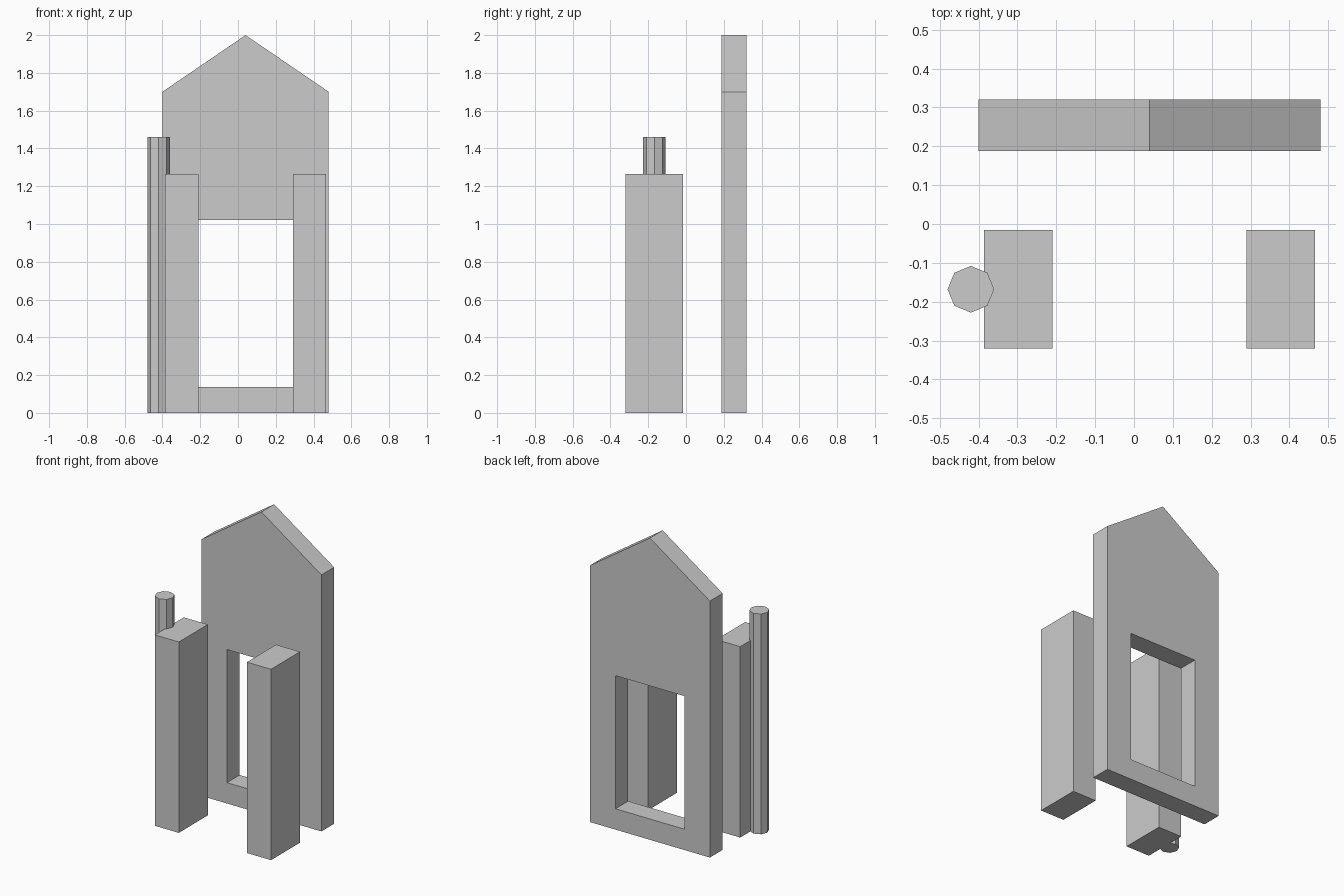
import bpy, bmesh

if "Cube" in bpy.data.objects:
    bpy.data.objects.remove(bpy.data.objects["Cube"])


def finish(name, bm):
    bmesh.ops.recalc_face_normals(bm, faces=bm.faces)
    mesh = bpy.data.meshes.new(name)
    bm.to_mesh(mesh)
    bm.free()
    obj = bpy.data.objects.new(name, mesh)
    bpy.context.collection.objects.link(obj)
    return obj


def box(name, x0, x1, y0, y1, z0, z1):
    bm = bmesh.new()
    bmesh.ops.create_cube(bm, size=1)
    for v in bm.verts:
        v.co = ((x0 + x1) / 2 + v.co.x * (x1 - x0),
                (y0 + y1) / 2 + v.co.y * (y1 - y0),
                (z0 + z1) / 2 + v.co.z * (z1 - z0))
    return finish(name, bm)


CX = 0.04  # symmetry axis of the gable and pillars

# Gabled wall: outline extruded from front to back
bm = bmesh.new()
outline = [(-0.44, 0), (0.44, 0), (0.44, 1.70), (0, 2.0), (-0.44, 1.70)]
face = bm.faces.new([bm.verts.new((CX + x, 0.188, z)) for x, z in outline])
ext = bmesh.ops.extrude_face_region(bm, geom=[face], use_keep_orig=True)
moved = [g for g in ext["geom"] if isinstance(g, bmesh.types.BMVert)]
bmesh.ops.translate(bm, verts=moved, vec=(0, 0.133, 0))
wall = finish("gable_wall", bm)

# Opening cut through the wall
cutter = box("opening_cutter", CX - 0.252, CX + 0.252, 0.1, 0.4, 0.138, 1.02)
cutter.hide_render = True
cutter.hide_viewport = True
cut = wall.modifiers.new("opening", "BOOLEAN")
cut.operation = "DIFFERENCE"
cut.solver = "EXACT"
cut.object = cutter

# Pair of free-standing pillars in front
for side, label in ((-1, "left"), (1, "right")):
    inner, outer = CX + side * 0.25, CX + side * 0.426
    box(label + "_pillar", min(inner, outer), max(inner, outer),
        -0.32, -0.016, 0, 1.265)

# Eight-sided post beside the left pillar
bm = bmesh.new()
bmesh.ops.create_cone(bm, cap_ends=True, segments=8,
                      radius1=0.06, radius2=0.06, depth=1.46)
bmesh.ops.translate(bm, verts=bm.verts, vec=(-0.42, -0.168, 0.73))
finish("octagonal_post", bm)
